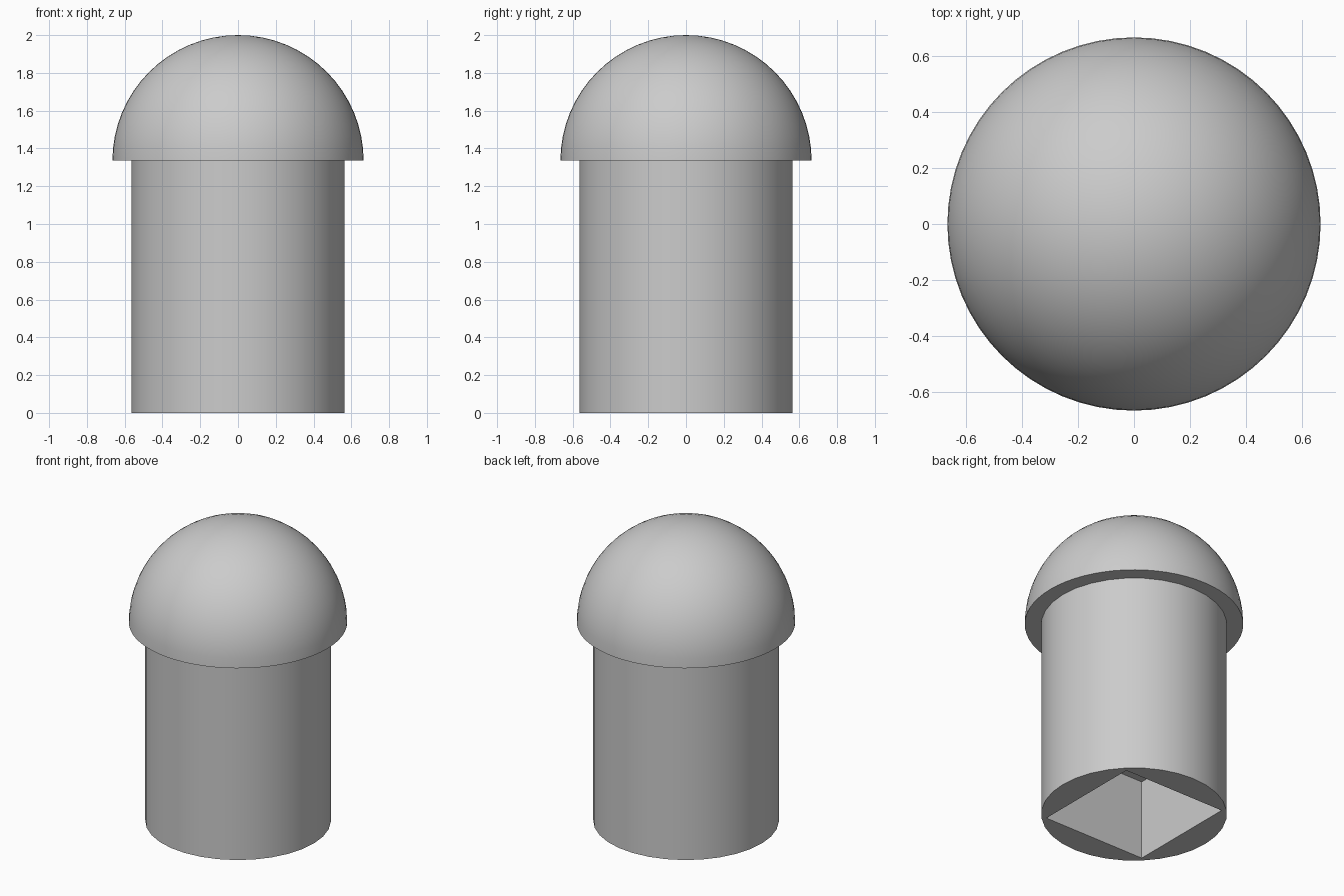
import bpy, bmesh, math

if "Cube" in bpy.data.objects:
    bpy.data.objects.remove(bpy.data.objects["Cube"])

R_DOME, R_SHAFT, Z_RIM = 0.665, 0.565, 1.335
HOLE_SIDE, HOLE_DEPTH = 0.757, 0.535

grey = bpy.data.materials.new("light grey")
grey.diffuse_color = (0.6, 0.6, 0.6, 1)
grey.use_nodes = True
grey.node_tree.nodes["Principled BSDF"].inputs["Base Color"].default_value = grey.diffuse_color


def activate(obj):
    bpy.ops.object.select_all(action='DESELECT')
    obj.select_set(True)
    bpy.context.view_layer.objects.active = obj


def finish(obj):
    obj.data.materials.clear()
    obj.data.materials.append(grey)
    activate(obj)
    bpy.ops.object.shade_smooth_by_angle(angle=math.radians(30))


# Shaft: upright cylinder reaching the underside of the dome
bpy.ops.mesh.primitive_cylinder_add(vertices=32, radius=R_SHAFT, depth=Z_RIM,
                                    location=(0, 0, Z_RIM / 2))
shaft = bpy.context.object
shaft.name = "shaft"

# Square socket cut up into the bottom of the shaft
bpy.ops.mesh.primitive_cube_add(size=1, location=(0, 0, 0))
cutter = bpy.context.object
cutter.name = "socket_cutter"
cutter.scale = (HOLE_SIDE, HOLE_SIDE, HOLE_DEPTH * 2)
cutter.hide_render = True
cut = shaft.modifiers.new("socket", 'BOOLEAN')
cut.operation = 'DIFFERENCE'
cut.solver = 'EXACT'
cut.object = cutter
activate(shaft)
bpy.ops.object.modifier_apply(modifier=cut.name)
bpy.data.objects.remove(cutter)
finish(shaft)

# Dome cap: upper half of a sphere, closed by a flat underside
bm = bmesh.new()
bmesh.ops.create_uvsphere(bm, u_segments=64, v_segments=32, radius=R_DOME)
low = [v for v in bm.verts if v.co.z < -1e-4]
bmesh.ops.delete(bm, geom=low, context='VERTS')
rim = [e for e in bm.edges if e.is_boundary]
bmesh.ops.contextual_create(bm, geom=rim)
bmesh.ops.recalc_face_normals(bm, faces=bm.faces)
mesh = bpy.data.meshes.new("dome_cap")
bm.to_mesh(mesh)
bm.free()
dome = bpy.data.objects.new("dome_cap", mesh)
dome.location.z = Z_RIM
bpy.context.collection.objects.link(dome)
finish(dome)
